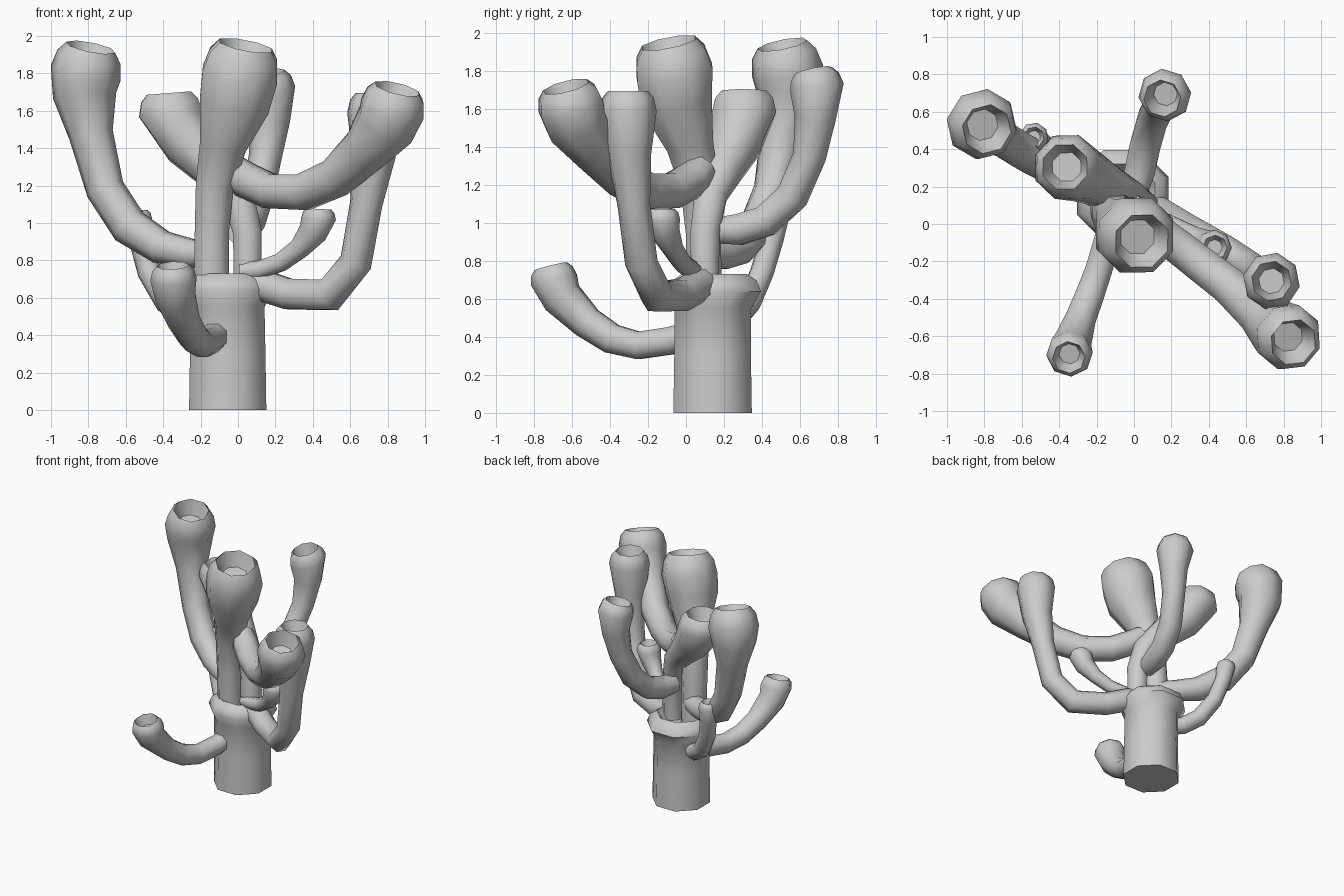
import bpy, bmesh, math
from mathutils import Vector

SIDES = 8


def polyp(name, path, normal, height, depth=0.12):
    """Tube through (x, y, z, radius) points, ending in a hollow cup mouth.
    The last path point is the widest ring of the head."""
    centres = [Vector(p[:3]) for p in path]
    radii = [p[3] for p in path]
    n = Vector(normal).normalized()
    tangents = []
    for i in range(len(centres)):
        a = centres[max(i - 1, 0)]
        b = centres[min(i + 1, len(centres) - 1)]
        tangents.append((b - a).normalized())
    tangents[-1] = n
    # shoulder, lip and hollow of the head
    top, wide = centres[-1], radii[-1]
    for d, r in ((0.65 * height, 0.9), (height, 0.70),
                 (height - 0.35 * depth, 0.62), (height - depth, 0.45)):
        centres.append(top + n * d)
        radii.append(wide * r)
        tangents.append(n)

    bm = bmesh.new()
    t = tangents[0]
    ref = Vector((0, 1, 0)) if abs(t.z) > 0.8 else Vector((0, 0, 1))
    u = (ref - t * ref.dot(t)).normalized()
    rings = []
    for c, r, t2 in zip(centres, radii, tangents):
        u = t.rotation_difference(t2) @ u
        t = t2
        v = t.cross(u)
        ring = []
        for k in range(SIDES):
            a = 2 * math.pi * (k + 0.5) / SIDES
            ring.append(bm.verts.new(c + (u * math.cos(a) + v * math.sin(a)) * r * 1.04))
        rings.append(ring)
    for a, b in zip(rings, rings[1:]):
        for k in range(SIDES):
            j = (k + 1) % SIDES
            bm.faces.new((a[k], a[j], b[j], b[k]))
    bm.faces.new(list(reversed(rings[0])))
    bm.faces.new(rings[-1])
    me = bpy.data.meshes.new(name)
    bm.to_mesh(me)
    bm.free()
    ob = bpy.data.objects.new(name, me)
    bpy.context.collection.objects.link(ob)
    bpy.ops.object.select_all(action='DESELECT')
    bpy.context.view_layer.objects.active = ob
    ob.select_set(True)
    bpy.ops.object.shade_smooth_by_angle(angle=math.radians(50))
    return ob


# thick base trunk with flared lip
polyp("trunk", [(-0.055, 0.14, 0.0, 0.215), (-0.055, 0.14, 0.3, 0.21),
                (-0.06, 0.14, 0.55, 0.21), (-0.06, 0.15, 0.64, 0.255)],
      (0, 0, 1), 0.09, 0.08)

# tall central stalk
polyp("centre_stalk", [(-0.14, 0.10, 0.62, 0.095), (-0.14, 0.09, 0.95, 0.095),
                       (-0.125, 0.07, 1.2, 0.105), (-0.08, 0.02, 1.42, 0.13),
                       (-0.02, -0.05, 1.64, 0.195), (0.01, -0.06, 1.79, 0.21)],
      (0.2, -0.2, 1), 0.165)

# second stalk, bending to the back left
polyp("rear_stalk", [(0.05, 0.10, 0.62, 0.075), (0.05, 0.10, 0.95, 0.08),
                     (0.0, 0.13, 1.15, 0.09), (-0.12, 0.19, 1.28, 0.11),
                     (-0.26, 0.26, 1.43, 0.145), (-0.36, 0.305, 1.58, 0.175)],
      (-0.08, 0, 1), 0.115)

# long branches, back left and front right
polyp("back_left_branch", [(-0.14, 0.12, 0.83, 0.07), (-0.25, 0.19, 0.835, 0.08),
                           (-0.41, 0.28, 0.87, 0.09), (-0.58, 0.38, 0.98, 0.10),
                           (-0.71, 0.46, 1.18, 0.10), (-0.785, 0.51, 1.47, 0.115),
                           (-0.82, 0.54, 1.68, 0.165), (-0.815, 0.535, 1.80, 0.185)],
      (0.2, -0.2, 1), 0.145)
polyp("front_right_branch", [(-0.02, 0.09, 1.29, 0.075), (0.04, 0.04, 1.23, 0.095),
                             (0.17, -0.07, 1.17, 0.095), (0.35, -0.21, 1.165, 0.10),
                             (0.52, -0.34, 1.24, 0.105), (0.68, -0.48, 1.39, 0.125),
                             (0.79, -0.58, 1.53, 0.165), (0.825, -0.605, 1.61, 0.175)],
      (0.25, -0.25, 1), 0.115)
polyp("lower_right_branch", [(0.04, 0.10, 0.70, 0.075), (0.12, 0.07, 0.67, 0.085),
                             (0.27, -0.02, 0.62, 0.085), (0.49, -0.15, 0.615, 0.09),
                             (0.63, -0.235, 0.79, 0.085), (0.685, -0.275, 1.1, 0.085),
                             (0.725, -0.30, 1.36, 0.115), (0.735, -0.305, 1.59, 0.148)],
      (0, 0, 1), 0.105)

# slender back branch
polyp("back_branch", [(0.0, 0.16, 0.96, 0.07), (0.03, 0.28, 0.965, 0.085),
                      (0.06, 0.42, 1.01, 0.085), (0.10, 0.56, 1.14, 0.085),
                      (0.145, 0.65, 1.35, 0.085), (0.17, 0.68, 1.55, 0.105),
                      (0.165, 0.69, 1.71, 0.138)],
      (-0.15, -0.2, 1), 0.095)

# small shoots
polyp("low_front_shoot", [(-0.10, 0.04, 0.42, 0.065), (-0.14, -0.08, 0.38, 0.075),
                          (-0.19, -0.25, 0.355, 0.075), (-0.24, -0.39, 0.39, 0.08),
                          (-0.29, -0.52, 0.475, 0.085), (-0.335, -0.65, 0.605, 0.105),
                          (-0.345, -0.695, 0.70, 0.12)],
      (-0.05, -0.25, 1), 0.075, 0.08)
polyp("small_right_shoot", [(0.02, 0.06, 0.74, 0.05), (0.12, 0.03, 0.75, 0.05),
                            (0.23, -0.02, 0.79, 0.05), (0.33, -0.07, 0.865, 0.055),
                            (0.40, -0.11, 0.95, 0.075), (0.43, -0.125, 1.02, 0.09)],
      (0.05, 0, 1), 0.055, 0.06)
polyp("small_left_shoot", [(-0.16, 0.19, 0.48, 0.06), (-0.27, 0.26, 0.50, 0.065),
                           (-0.38, 0.33, 0.58, 0.065), (-0.475, 0.40, 0.74, 0.062),
                           (-0.52, 0.45, 0.91, 0.062), (-0.535, 0.465, 1.02, 0.075)],
      (0, 0, 1), 0.05, 0.05)
